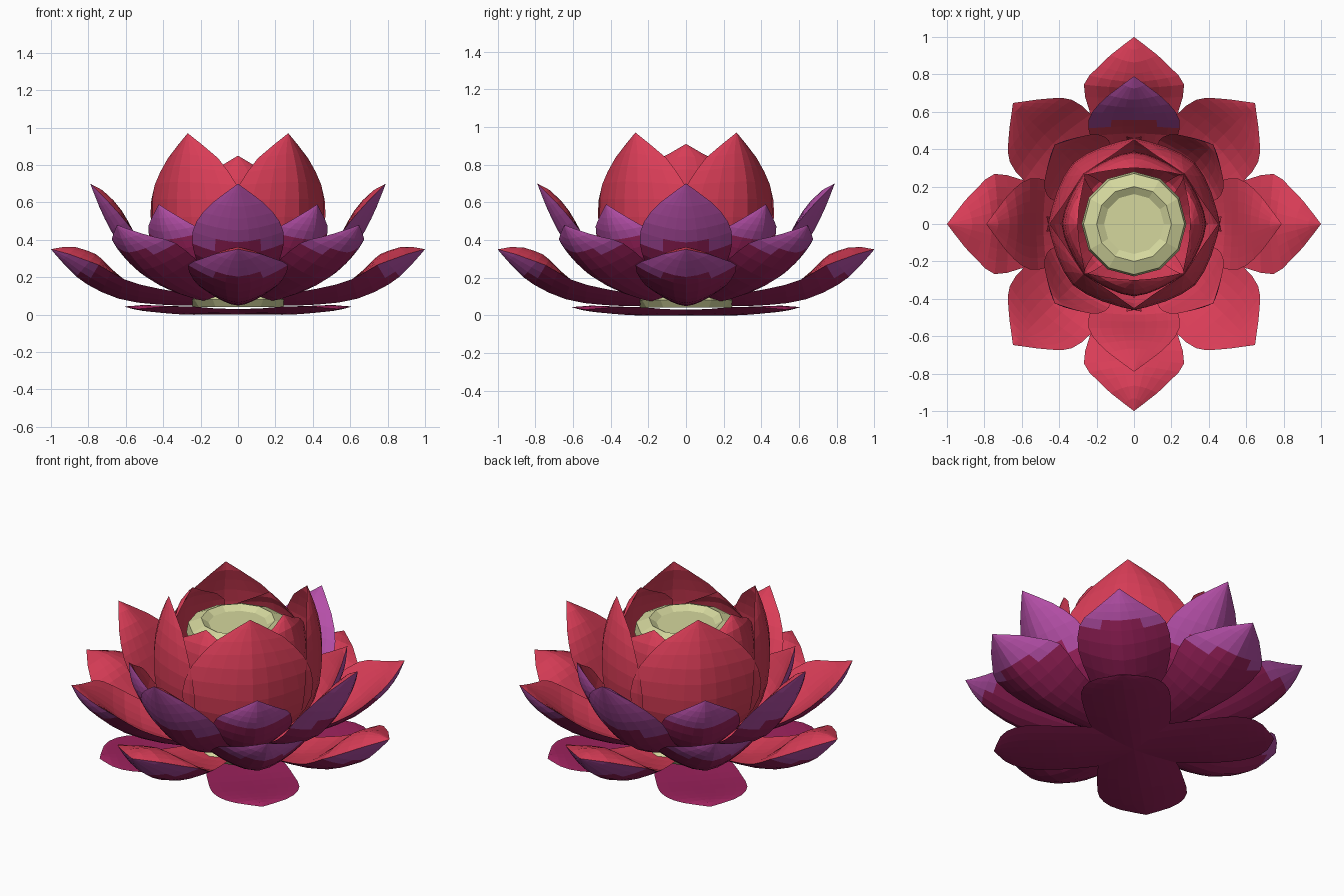
import bpy, bmesh, math
from mathutils import Vector

cube = bpy.data.objects.get("Cube")
if cube:
    bpy.data.objects.remove(cube, do_unlink=True)


def material(name, rgb):
    m = bpy.data.materials.new(name)
    m.use_nodes = True
    m.diffuse_color = (*rgb, 1)
    m.node_tree.nodes["Principled BSDF"].inputs["Base Color"].default_value = (*rgb, 1)
    return m


RED = material("petal red", (0.69, 0.046, 0.095))
MAGENTA = material("petal magenta", (0.34, 0.016, 0.11))
PURPLE = material("petal purple", (0.46, 0.078, 0.39))
CREAM = material("pod cream", (0.66, 0.68, 0.34))


def sample(rows, u):
    """Smooth curve through (radius, height, half width) rows, u from 0 to 1."""
    x = u * (len(rows) - 1)
    i = min(int(x), len(rows) - 2)
    t = x - i
    p = [Vector(rows[max(0, min(k, len(rows) - 1))]) for k in range(i - 1, i + 3)]
    return 0.5 * (2 * p[1] + (p[2] - p[0]) * t
                  + (2 * p[0] - 5 * p[1] + 4 * p[2] - p[3]) * t ** 2
                  + (3 * (p[1] - p[2]) + p[3] - p[0]) * t ** 3)


def petal_mesh(name, rows, cup, fill, tip_start, mats, along=12, across=8):
    """Pointed petal along +x: cupped outer face, fleshy inner face, sharp shared edge.
    mats: outer, outer tip, inner, inner tip."""
    bm = bmesh.new()
    outer, inner = [], []
    for i in range(along + 1):
        u = i / along
        r, z, w = sample(rows, u)
        d = sample(rows, min(1, u + 0.02)) - sample(rows, max(0, u - 0.02))
        normal = Vector((-d.y, 0, d.x)).normalized()
        w = max(w, 0)
        flesh = 0.016 * min(1, w / 0.05) + fill * w * u
        lines = [], []
        for j in range(across + 1):
            t = 2 * j / across - 1
            bend = abs(t) ** 1.6
            base = Vector((r, w * t, z)) + normal * cup * w * bend
            lines[0].append(bm.verts.new(base))
            lines[1].append(bm.verts.new(base + normal * flesh * (1 - bend)))
        outer.append(lines[0])
        inner.append(lines[1])
    for i in range(along):
        for j in range(across):
            side = abs(2 * (j + 0.5) / across - 1)
            tip = int((i + 0.5) / along + 0.08 * side > tip_start)
            for layer, grid in enumerate((outer, inner)):
                quad = [grid[i][j], grid[i][j + 1], grid[i + 1][j + 1], grid[i + 1][j]]
                f = bm.faces.new(quad[::-1] if layer else quad)
                f.material_index = tip + 2 * layer
    bmesh.ops.remove_doubles(bm, verts=bm.verts, dist=0.0005)
    mesh = bpy.data.meshes.new(name)
    bm.to_mesh(mesh)
    bm.free()
    for m in mats:
        mesh.materials.append(m)
    return mesh


def ring(name, rows, cup, fill, angles, mats, tip_start=0.66):
    """One petal at each angle round the flower."""
    mesh = petal_mesh(name, rows, cup, fill, tip_start, mats)
    for k, angle in enumerate(angles):
        ob = bpy.data.objects.new(f"{name}_{k + 1}", mesh)
        bpy.context.collection.objects.link(ob)
        ob.rotation_euler.z = math.radians(angle)


def lathe(name, profile, sides, mat):
    """Turned solid from (radius, height) points."""
    bm = bmesh.new()
    rings = [[bm.verts.new((r * math.cos(math.tau * k / sides), r * math.sin(math.tau * k / sides), z))
              for k in range(sides)] for r, z in profile]
    for a, b in zip(rings, rings[1:]):
        for k in range(sides):
            n = (k + 1) % sides
            bm.faces.new((a[k], a[n], b[n], b[k]))
    bm.faces.new(rings[0][::-1])
    bm.faces.new(rings[-1])
    mesh = bpy.data.meshes.new(name)
    bm.to_mesh(mesh)
    bm.free()
    mesh.materials.append(mat)
    bpy.context.collection.objects.link(bpy.data.objects.new(name, mesh))


TWO_TONE = (MAGENTA, PURPLE, RED, RED)
ALL_RED = (RED,) * 4
AXES = (0, 90, 180, 270)
DIAGONALS = (45, 135, 225, 315)

# Flat, broad base leaves
ring("base_leaf", [(0.0, 0.0, 0.14), (0.2, 0.0, 0.21), (0.4, 0.0, 0.235), (0.58, 0.01, 0.235),
                   (0.7, 0.02, 0.16), (0.76, 0.03, 0)], 0.14, 0.12, DIAGONALS, (MAGENTA,) * 4)

# Low, wide outer petals
ring("outer_petal", [(0.1, 0.05, 0.1), (0.36, 0.05, 0.17), (0.62, 0.08, 0.235),
                     (0.82, 0.17, 0.265), (0.93, 0.27, 0.15), (1.0, 0.35, 0)],
     0.45, 0.9, AXES, TWO_TONE)
ring("outer_diagonal_petal", [(0.1, 0.06, 0.08), (0.36, 0.09, 0.18), (0.62, 0.18, 0.25),
                              (0.79, 0.3, 0.23), (0.87, 0.39, 0.13), (0.915, 0.48, 0)],
     0.5, 0.4, DIAGONALS, TWO_TONE)

# Raised middle petals; the back one has a purple tip inside as well
MIDDLE = [(0.1, 0.08, 0.08), (0.3, 0.12, 0.16), (0.52, 0.24, 0.23),
          (0.65, 0.4, 0.24), (0.73, 0.55, 0.16), (0.79, 0.7, 0)]
ring("middle_petal", MIDDLE, 0.42, 0.6, (0, 180, 270), TWO_TONE, 0.58)
ring("middle_back_petal", MIDDLE, 0.42, 0.6, (90,), (MAGENTA, PURPLE, RED, PURPLE), 0.58)
ring("middle_diagonal_petal", [(0.1, 0.1, 0.08), (0.32, 0.15, 0.16), (0.48, 0.27, 0.22),
                               (0.56, 0.41, 0.2), (0.59, 0.5, 0.12), (0.6, 0.59, 0)],
     0.45, 0.2, DIAGONALS, TWO_TONE, 0.62)

# Tall cup petals around the pod
ring("cup_petal", [(0.08, 0.1, 0.08), (0.3, 0.16, 0.2), (0.42, 0.32, 0.32), (0.46, 0.52, 0.36),
                   (0.455, 0.71, 0.31), (0.42, 0.86, 0.19), (0.38, 0.97, 0)],
     0.44, 0.03, DIAGONALS, ALL_RED)

# Inner petals filling the gaps of the cup, taller at the sides
for label, angles, top in (("side", (0, 180), 0.91), ("front_back", (90, 270), 0.85)):
    ring(f"inner_{label}_petal", [(0.08, 0.12, 0.06), (0.25, 0.2, 0.15), (0.37, 0.4, 0.25),
                                  (0.385, 0.6, 0.27), (0.36, top - 0.09, 0.22), (0.3, top, 0)],
         0.44, 0.05, angles, ALL_RED)

# Seed pod with a sunken top, and its foot between the lowest petals
lathe("seed_pod", [(0.1, 0.1), (0.14, 0.4), (0.22, 0.62), (0.28, 0.71), (0.27, 0.77),
                   (0.2, 0.8), (0.16, 0.775)], 12, CREAM)
lathe("pod_foot", [(0.24, 0.04), (0.27, 0.08), (0.2, 0.13)], 12, CREAM)
